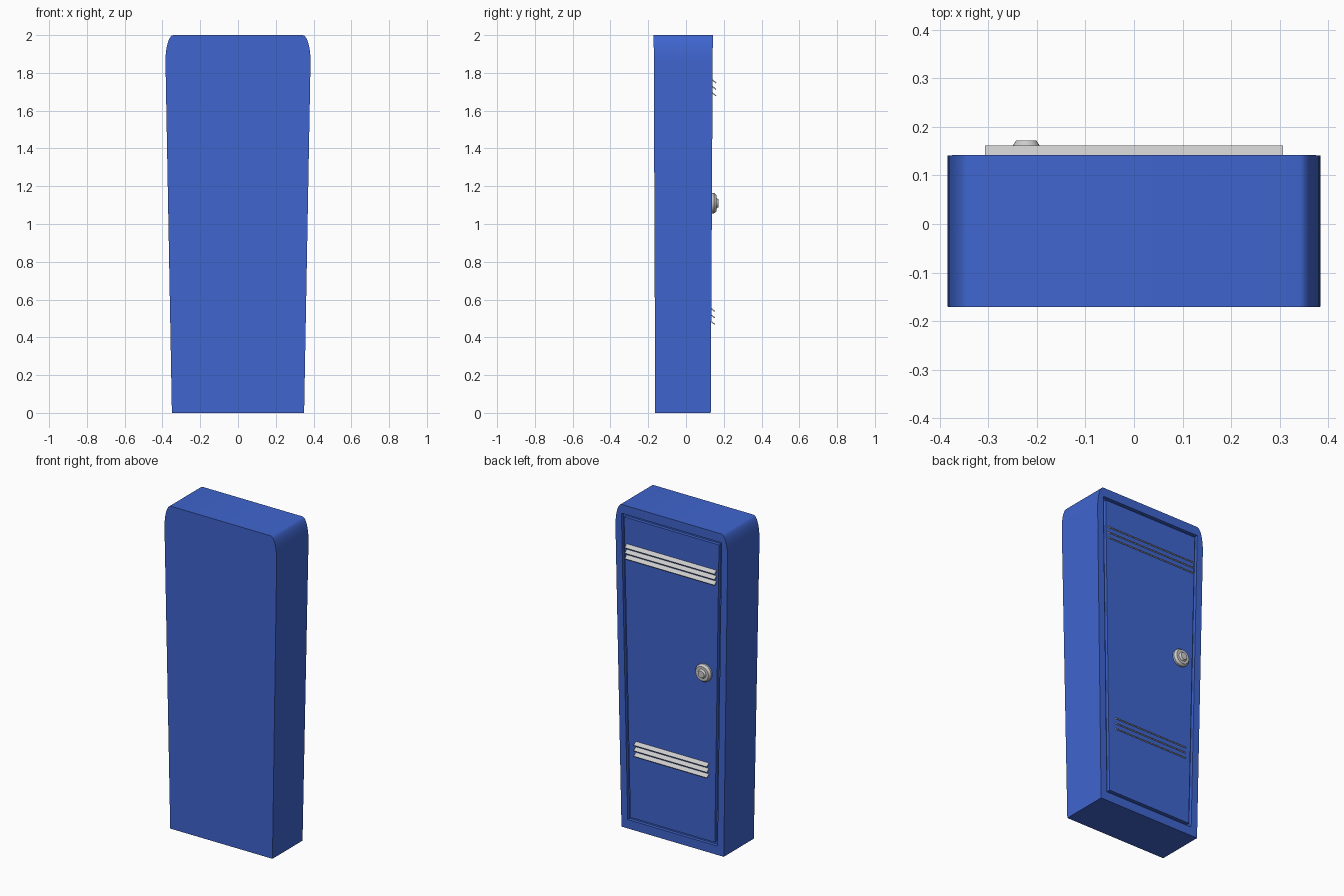
import bpy, bmesh, math
from mathutils import Matrix

if "Cube" in bpy.data.objects:
    bpy.data.objects.remove(bpy.data.objects["Cube"])

blue = bpy.data.materials.new("blue_paint")
blue.diffuse_color = (0.05, 0.13, 0.62, 1)
blue.use_nodes = True
blue.node_tree.nodes["Principled BSDF"].inputs["Base Color"].default_value = blue.diffuse_color


def back_y(z):
    return 0.131 + 0.0055 * z


def front_y(z):
    return -0.163 - 0.004 * z


def make_object(name, bm, mat=None):
    bmesh.ops.recalc_face_normals(bm, faces=bm.faces)
    me = bpy.data.meshes.new(name)
    bm.to_mesh(me)
    bm.free()
    ob = bpy.data.objects.new(name, me)
    bpy.context.collection.objects.link(ob)
    if mat:
        me.materials.append(mat)
    return ob


def smooth(ob):
    bpy.ops.object.select_all(action='DESELECT')
    ob.select_set(True)
    bpy.context.view_layer.objects.active = ob
    bpy.ops.object.shade_smooth_by_angle(angle=math.radians(30))


def prism(name, half_profile, y0, y1, mat=None):
    """Mirror a right-hand x/z profile and span it between two y functions."""
    pts = half_profile + [(-x, z) for x, z in reversed(half_profile)]
    bm = bmesh.new()
    a = [bm.verts.new((x, y0(z), z)) for x, z in pts]
    b = [bm.verts.new((x, y1(z), z)) for x, z in pts]
    bm.faces.new(a)
    bm.faces.new(b)
    n = len(pts)
    for i in range(n):
        j = (i + 1) % n
        bm.faces.new((a[i], a[j], b[j], b[i]))
    return make_object(name, bm, mat)


# tapered cabinet with rounded top corners
corner = [(0.342 + 0.042 * math.cos(t), 1.86 + 0.14 * math.sin(t))
          for t in (math.pi / 2 * i / 12 for i in range(13))]
body = prism("cabinet_body", [(0.35, 0.0)] + corner, front_y, back_y, blue)

# recess in the back face for the door
cutter = prism("door_recess_cutter", [(0.307, 0.055), (0.343, 1.945)],
               lambda z: back_y(z) - 0.02, lambda z: back_y(z) + 0.05)
cutter.hide_render = True
cutter.hide_viewport = True
cut = body.modifiers.new("door_recess", 'BOOLEAN')
cut.operation = 'DIFFERENCE'
cut.solver = 'EXACT'
cut.object = cutter
smooth(body)

# door panel, leaving a narrow groove around it
prism("door", [(0.289, 0.073), (0.325, 1.927)],
      lambda z: back_y(z) - 0.021, back_y, blue)


# sloping vent slats, outer edge lower
def vent(name, z_mid, half_width):
    for i in (-1, 0, 1):
        z = z_mid + 0.034 * i
        y = back_y(z)
        bm = bmesh.new()
        bmesh.ops.create_cube(bm, size=1, matrix=(
            Matrix.Translation((0, y + 0.007, z))
            @ Matrix.Rotation(math.radians(-38), 4, 'X')
            @ Matrix.Diagonal((2 * half_width, 0.030, 0.006, 1))))
        make_object(f"{name}_slat_{i + 2}", bm)


vent("upper_vent", 1.722, 0.307)
vent("lower_vent", 0.512, 0.25)

# round door knob, turned from a profile of (radius, y)
profile = [(0.0, 0.125), (0.054, 0.125), (0.054, 0.148), (0.044, 0.161),
           (0.028, 0.161), (0.021, 0.172), (0.0, 0.172)]
bm = bmesh.new()
vs = [bm.verts.new((r, y, 0)) for r, y in profile]
es = [bm.edges.new(p) for p in zip(vs, vs[1:])]
bmesh.ops.spin(bm, geom=vs + es, cent=(0, 0, 0), axis=(0, 1, 0),
               angle=2 * math.pi, steps=24)
bmesh.ops.remove_doubles(bm, verts=bm.verts, dist=1e-5)
bmesh.ops.translate(bm, verts=bm.verts, vec=(-0.222, 0, 1.11))
smooth(make_object("door_knob", bm))
